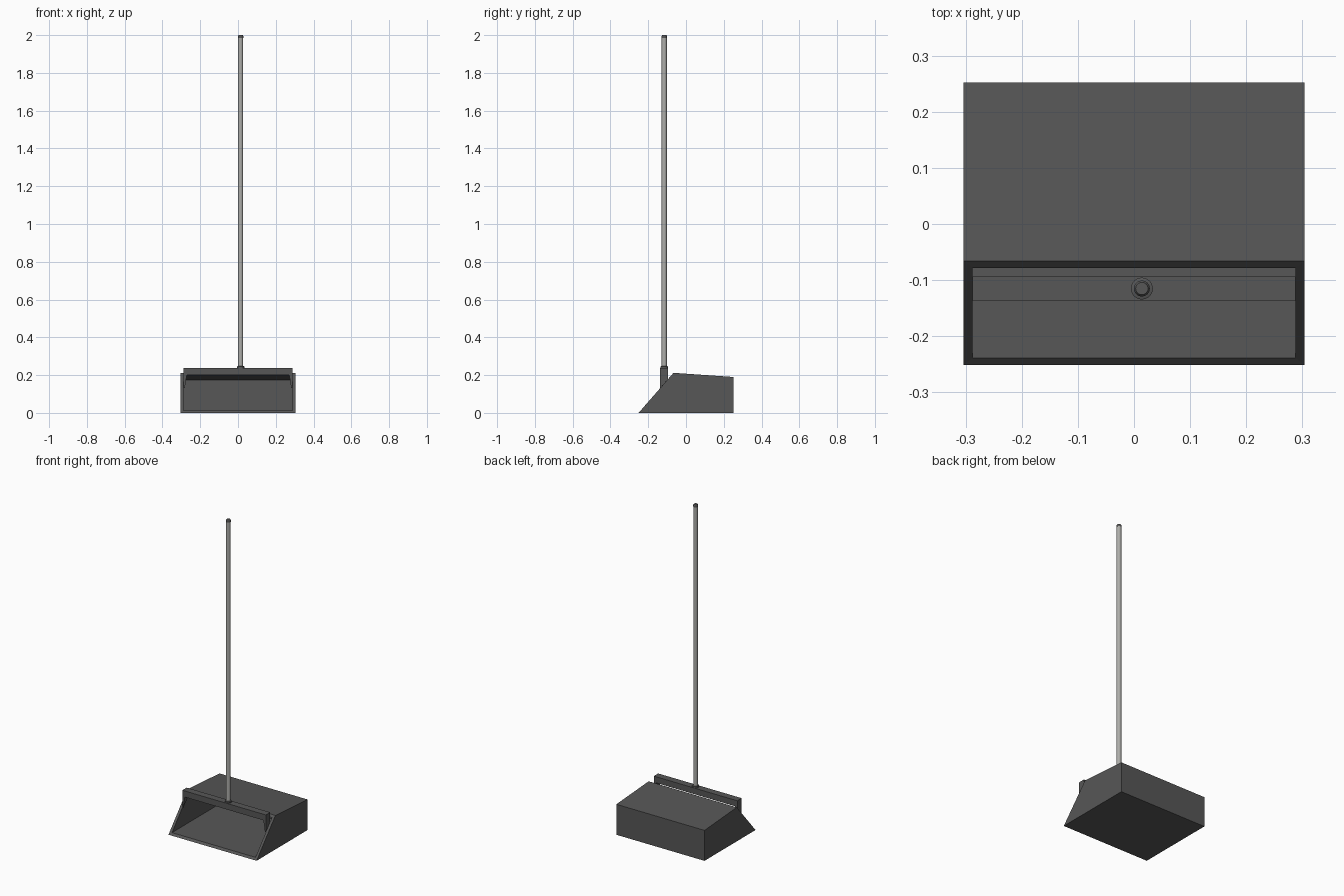
import bpy, bmesh, math

if "Cube" in bpy.data.objects:
    bpy.data.objects.remove(bpy.data.objects["Cube"])


def material(name, rgb):
    m = bpy.data.materials.new(name)
    m.diffuse_color = (*rgb, 1.0)
    m.use_nodes = True
    m.node_tree.nodes["Principled BSDF"].inputs["Base Color"].default_value = m.diffuse_color
    return m


DARK = material("dark grey plastic", (0.095, 0.095, 0.095))
METAL = material("light grey metal", (0.42, 0.42, 0.40))


def finish(bm, name, mat):
    bmesh.ops.recalc_face_normals(bm, faces=bm.faces)
    me = bpy.data.meshes.new(name)
    bm.to_mesh(me)
    bm.free()
    me.materials.append(mat)
    ob = bpy.data.objects.new(name, me)
    bpy.context.collection.objects.link(ob)
    return ob


def lathe(name, profile, mat, centre, sides=24):
    """Solid of revolution from (radius, z) points, capped at both ends."""
    bm = bmesh.new()
    rings = []
    for r, z in profile:
        rings.append([bm.verts.new((centre[0] + r * math.cos(2 * math.pi * i / sides),
                                    centre[1] + r * math.sin(2 * math.pi * i / sides), z))
                      for i in range(sides)])
    for a, b in zip(rings, rings[1:]):
        for i in range(sides):
            j = (i + 1) % sides
            bm.faces.new((a[i], a[j], b[j], b[i]))
    bm.faces.new(rings[0])
    bm.faces.new(rings[-1])
    ob = finish(bm, name, mat)
    for p in ob.data.polygons:
        p.use_smooth = len(p.vertices) == 4
    ob.data.set_sharp_from_angle(angle=math.radians(30))
    return ob


# Pan: hollow box with a slanted open front
outer = [(-0.251, 0), (0.252, 0), (0.252, 0.19), (-0.066, 0.212)]
inner = [(-0.239, 0.0125), (0.237, 0.0125), (0.237, 0.174), (-0.078, 0.1985)]
bm = bmesh.new()


def shell(profile, half):
    """Box from a side profile, without its front face; returns the front loop."""
    l = [bm.verts.new((-half, y, z)) for y, z in profile]
    r = [bm.verts.new((half, y, z)) for y, z in profile]
    bm.faces.new(l)
    bm.faces.new(r)
    for i in range(3):
        bm.faces.new((l[i], l[i + 1], r[i + 1], r[i]))
    return [l[0], r[0], r[3], l[3]]


front_out = shell(outer, 0.304)
front_in = shell(inner, 0.288)
for i in range(4):
    j = (i + 1) % 4
    bm.faces.new((front_out[i], front_out[j], front_in[j], front_in[i]))
finish(bm, "pan", DARK)

# Handle bracket: crossbar with tapered legs cut along the slanted front
bm = bmesh.new()
path = [(-0.288, 0.238), (-0.288, None), (-0.282, None), (-0.271, 0.2),
        (0.271, 0.2), (0.282, None), (0.288, None), (0.288, 0.238)]
sections = []
for y in (-0.137, -0.094):
    slant = 0.212 * (y + 0.251) / 0.185
    sections.append([bm.verts.new((x, y, slant if z is None else z)) for x, z in path])
a, b = sections
for s in sections:
    bm.faces.new((s[0], s[1], s[2], s[3]))
    bm.faces.new((s[0], s[3], s[4], s[7]))
    bm.faces.new((s[7], s[4], s[5], s[6]))
for i in range(8):
    j = (i + 1) % 8
    bm.faces.new((a[i], a[j], b[j], b[i]))
finish(bm, "handle_bracket", DARK)

# Pole, with its socket and end cap
axis = (0.014, -0.115)
lathe("pole_socket", [(0.0195, 0.23), (0.0195, 0.246), (0.014, 0.248)], DARK, axis)
lathe("pole", [(0.0135, 0.236), (0.0135, 1.99)], METAL, axis)
lathe("pole_cap", [(0.0142, 1.985), (0.0142, 1.995), (0.011, 2.0)], DARK, axis)
